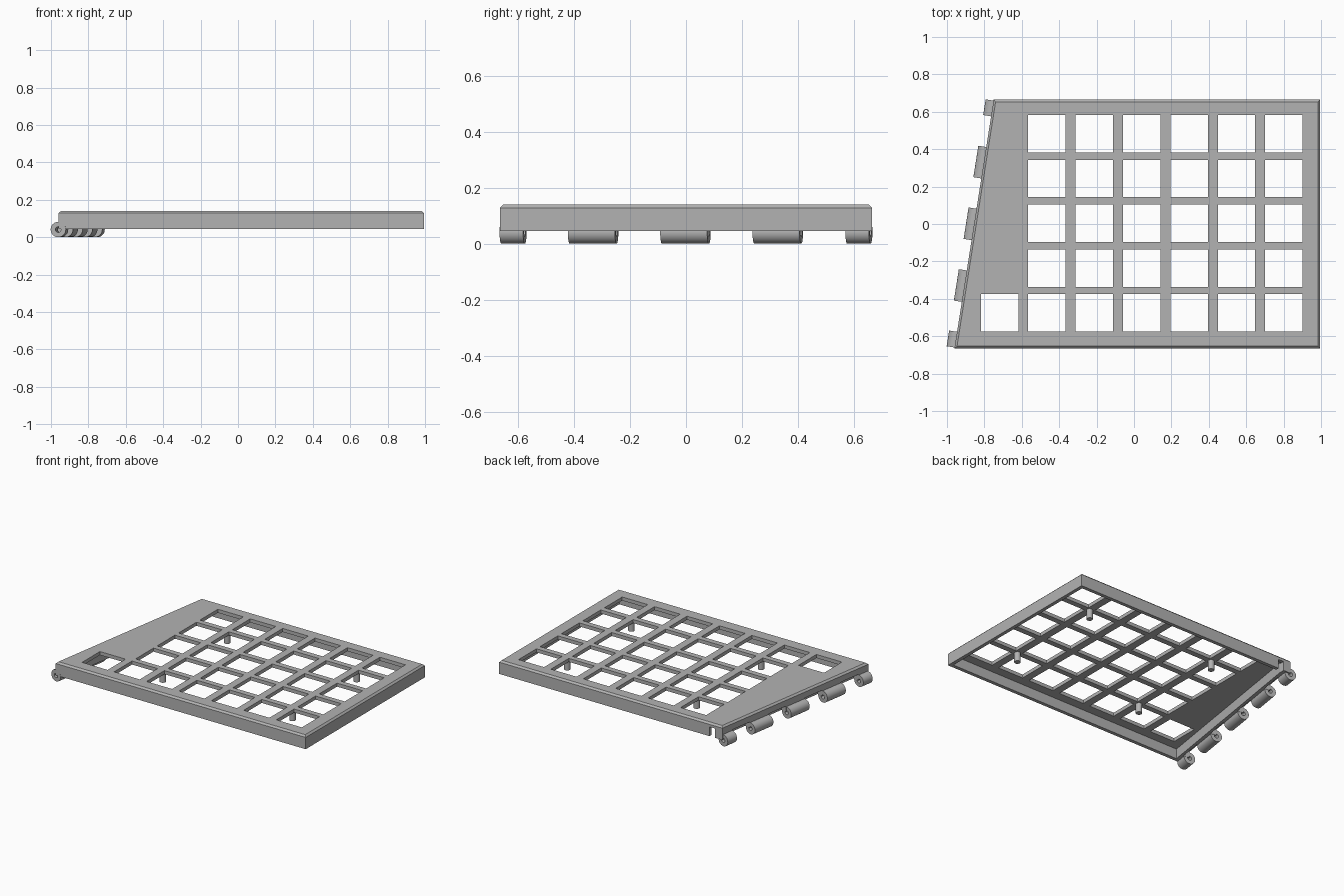
import bpy
import bmesh
from math import pi
from mathutils import Vector, Matrix

cube = bpy.data.objects.get("Cube")
if cube:
    bpy.data.objects.remove(cube)

# Single grey plastic
grey = bpy.data.materials.new("grey_plastic")
grey.use_nodes = True
COLOUR = (0.45, 0.45, 0.45, 1)
grey.diffuse_color = COLOUR
grey.node_tree.nodes["Principled BSDF"].inputs["Base Color"].default_value = COLOUR

BOTTOM, TOP, CHAMFER = 0.045, 0.14, 0.012
CEILING = 0.115
FRONT, BACK, SIDE = -0.665, 0.665, 0.995
HINGE_FRONT, HINGE_BACK = -0.96, -0.75


def hinge_x(y):
    return HINGE_FRONT + (HINGE_BACK - HINGE_FRONT) * (y - FRONT) / (BACK - FRONT)


def outline(wall, hinge_wall):
    """Four-sided plan with one slanted side, inset by the wall widths."""
    lo, hi = FRONT + wall, BACK - wall
    return [(hinge_x(lo) + hinge_wall, lo), (SIDE - wall, lo),
            (SIDE - wall, hi), (hinge_x(hi) + hinge_wall, hi)]


def finish(bm, name):
    bmesh.ops.recalc_face_normals(bm, faces=bm.faces)
    mesh = bpy.data.meshes.new(name)
    bm.to_mesh(mesh)
    bm.free()
    mesh.materials.append(grey)
    obj = bpy.data.objects.new(name, mesh)
    bpy.context.collection.objects.link(obj)
    return obj


def stack(name, levels):
    """Loft a solid through (plan, height) levels."""
    bm = bmesh.new()
    rings = [[bm.verts.new((x, y, z)) for x, y in plan] for plan, z in levels]
    for a, b in zip(rings, rings[1:]):
        for i in range(len(a)):
            j = (i + 1) % len(a)
            bm.faces.new((a[i], a[j], b[j], b[i]))
    bm.faces.new(rings[0])
    bm.faces.new(rings[-1])
    return finish(bm, name)


def boxes(name, items):
    """One object of boxes, each given as (centre, size)."""
    bm = bmesh.new()
    for centre, size in items:
        bmesh.ops.create_cube(bm, size=1, matrix=Matrix.Translation(centre) @ Matrix.Diagonal((*size, 1)))
    return finish(bm, name)


def cylinder(name, centre, radius, length, axis, sides=32):
    bm = bmesh.new()
    turn = Vector((0, 0, 1)).rotation_difference(axis).to_matrix().to_4x4()
    bmesh.ops.create_cone(bm, cap_ends=True, segments=sides, radius1=radius, radius2=radius,
                          depth=length, matrix=Matrix.Translation(centre) @ turn)
    return finish(bm, name)


def cut(target, cutter):
    cutter.hide_render = True
    mod = target.modifiers.new("cut", 'BOOLEAN')
    mod.operation = 'DIFFERENCE'
    mod.solver = 'EXACT'
    mod.object = cutter
    bpy.context.view_layer.objects.active = target
    bpy.ops.object.modifier_apply(modifier=mod.name)
    bpy.data.objects.remove(cutter)


def smooth(obj):
    bpy.ops.object.select_all(action='DESELECT')
    obj.select_set(True)
    bpy.context.view_layer.objects.active = obj
    bpy.ops.object.shade_smooth_by_angle(angle=pi / 6)


# Chamfered tray, hollow from below
tray = stack("tray_shell", [(outline(0, 0), BOTTOM), (outline(0, 0), TOP - CHAMFER),
                            (outline(CHAMFER, CHAMFER), TOP)])
inner = outline(0.025, 0.065)
cut(tray, stack("cavity", [(inner, 0), (inner, CEILING)]))

# Grid of square openings plus one extra in the front row
columns = [-0.466 + 0.2535 * i for i in range(6)]
rows = [-0.475 + 0.2395 * j for j in range(5)]
openings = [(x, y) for x in columns for y in rows] + [(-0.717, rows[0])]
cut(tray, boxes("openings", [((x, y, 0.15), (0.2, 0.2, 0.12)) for x, y in openings]))

# Cable slot at the hinge end of the back wall
cut(tray, boxes("slot", [((-0.67, BACK, 0.05), (0.042, 0.1, 0.12))]))

# Hinge knuckles along the slanted side, with clearance between them
axis = Vector((HINGE_BACK - HINGE_FRONT, BACK - FRONT, 0)).normalized()
knuckles = [(-0.618, 0.085), (-0.332, 0.17), (-0.002, 0.17), (0.328, 0.17), (0.618, 0.085)]


def on_hinge(y):
    return Vector((hinge_x(y) - 0.002, y, 0.041))


for (y0, l0), (y1, l1) in zip(knuckles, knuckles[1:]):
    start, end = y0 + l0 / 2, y1 - l1 / 2
    cut(tray, cylinder("clearance", on_hinge((start + end) / 2), 0.046, end - start, axis))

for n, (y, length) in enumerate(knuckles):
    knuckle = cylinder(f"hinge_knuckle_{n + 1}", on_hinge(y), 0.041, length, axis)
    cut(knuckle, cylinder("pin_bore", on_hinge(y), 0.015, length * 2, axis, 20))
    smooth(knuckle)

# Support posts under the grid crossings
for side, x in (("right", -0.339), ("left", 0.675)):
    for end, y in (("front", -0.355), ("back", 0.363)):
        post = cylinder(f"{end}_{side}_post", (x, y, 0.084), 0.021, 0.07, Vector((0, 0, 1)), 24)
        smooth(post)
